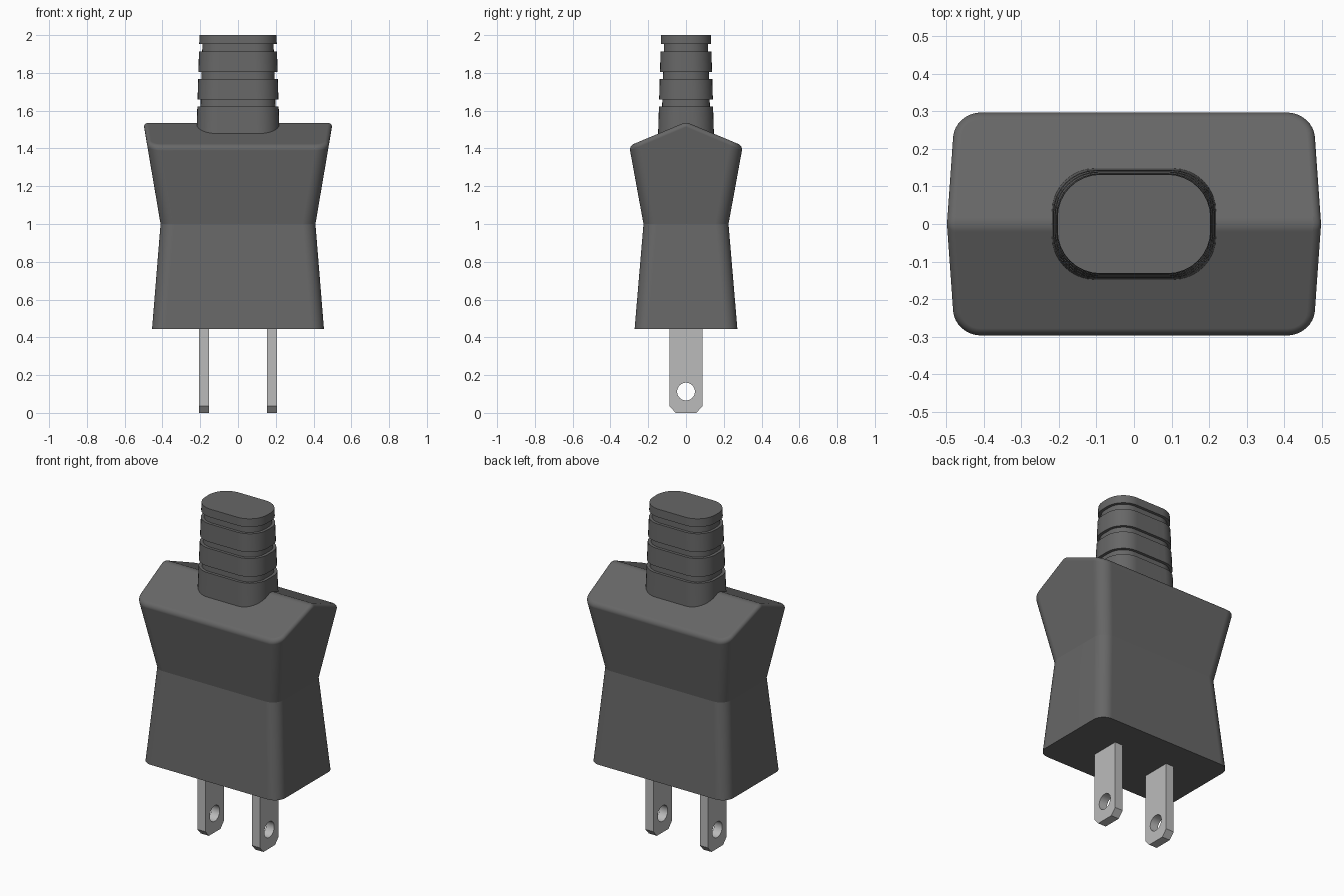
import bpy, bmesh, math
from mathutils import Vector

if "Cube" in bpy.data.objects:
    bpy.data.objects.remove(bpy.data.objects["Cube"])


def material(name, v):
    m = bpy.data.materials.new(name)
    m.diffuse_color = (v, v, v, 1)
    m.use_nodes = True
    m.node_tree.nodes["Principled BSDF"].inputs["Base Color"].default_value = m.diffuse_color
    return m


RUBBER = material("dark_grey_rubber", 0.135)
METAL = material("light_grey_metal", 0.50)


def ring(bm, hx, hy, r, z, n=8):
    """Rounded rectangle of vertices at height z."""
    verts = []
    for k, (sx, sy) in enumerate([(1, 1), (-1, 1), (-1, -1), (1, -1)]):
        for i in range(n + 1):
            a = math.pi / 2 * (k + i / n)
            verts.append(bm.verts.new((sx * (hx - r) + r * math.cos(a),
                                       sy * (hy - r) + r * math.sin(a), z)))
    return verts


def loft(sections):
    """Closed skin through (hx, hy, r, z) sections."""
    bm = bmesh.new()
    rings = [ring(bm, *s) for s in sections]
    for a, b in zip(rings, rings[1:]):
        for i in range(len(a)):
            j = (i + 1) % len(a)
            bm.faces.new((a[i], a[j], b[j], b[i]))
    bm.faces.new(rings[0][::-1])
    bm.faces.new(rings[-1])
    return bm


def finish(bm, name, mat, angle):
    bmesh.ops.recalc_face_normals(bm, faces=bm.faces[:])
    me = bpy.data.meshes.new(name)
    bm.to_mesh(me)
    bm.free()
    ob = bpy.data.objects.new(name, me)
    bpy.context.collection.objects.link(ob)
    me.materials.append(mat)
    bpy.ops.object.select_all(action='DESELECT')
    ob.select_set(True)
    bpy.context.view_layer.objects.active = ob
    bpy.ops.object.shade_smooth_by_angle(angle=math.radians(angle))
    w = ob.modifiers.new("even_shading", 'WEIGHTED_NORMAL')
    w.keep_sharp = True
    return ob


# Waisted plug body, cut to a gabled roof with soft top edges
bm = loft([(0.455, 0.272, 0.07, 0.445), (0.41, 0.225, 0.07, 1.0),
           (0.529, 0.353, 0.07, 1.7)])
for s in (-1, 1):
    cut = bmesh.ops.bisect_plane(bm, geom=bm.verts[:] + bm.edges[:] + bm.faces[:],
                                 dist=1e-5, plane_co=Vector((0, 0, 1.54)),
                                 plane_no=Vector((0, s * 0.42, 1)).normalized(),
                                 clear_outer=True)
    rim = [e for e in bm.edges if e.is_boundary]
    bmesh.ops.contextual_create(bm, geom=rim)
bmesh.ops.recalc_face_normals(bm, faces=bm.faces[:])
bm.normal_update()
edges = [e for e in bm.edges if any(f.normal.z > 0.5 for f in e.link_faces)]
bmesh.ops.bevel(bm, geom=edges, offset=0.025, offset_type='OFFSET', segments=8,
                profile=0.5, affect='EDGES', clamp_overlap=False)
finish(bm, "plug_body", RUBBER, 13)

# Ribbed strain relief: tapered stadium with three grooves
def taper(z, inset=0.0):
    t = (z - 1.4) / 0.6
    return (0.222 - 0.018 * t - inset, 0.150 - 0.018 * t - inset, 0.115 - inset, z)


sections = [taper(1.4)]
for low, high in [(1.622, 1.66), (1.767, 1.805), (1.912, 1.952)]:
    sections += [taper(low), taper(low, 0.017), taper(high, 0.017), taper(high)]
sections.append(taper(2.0))
finish(loft(sections), "strain_relief", RUBBER, 30)


# Flat prongs with chamfered tips and a round hole
def prong(name, x0, thick):
    bm = bmesh.new()
    outline = [(-0.055, 0), (0.055, 0), (0.088, 0.037), (0.088, 0.46),
               (-0.088, 0.46), (-0.088, 0.037)]
    hole = [(0.047 * math.cos(math.tau * i / 32), 0.113 + 0.047 * math.sin(math.tau * i / 32))
            for i in range(32)]
    edges = []
    for loop in (outline, hole):
        vs = [bm.verts.new((x0, y, z)) for y, z in loop]
        edges += [bm.edges.new((vs[i - 1], vs[i])) for i in range(len(vs))]
    bmesh.ops.triangle_fill(bm, edges=edges, use_beauty=True, use_dissolve=False)
    ext = bmesh.ops.extrude_face_region(bm, geom=bm.faces[:], use_keep_orig=True)
    bmesh.ops.translate(bm, vec=(thick, 0, 0),
                        verts=[v for v in ext["geom"] if isinstance(v, bmesh.types.BMVert)])
    finish(bm, name, METAL, 30)


prong("left_prong", -0.207, 0.053)
prong("right_prong", 0.154, 0.053)
